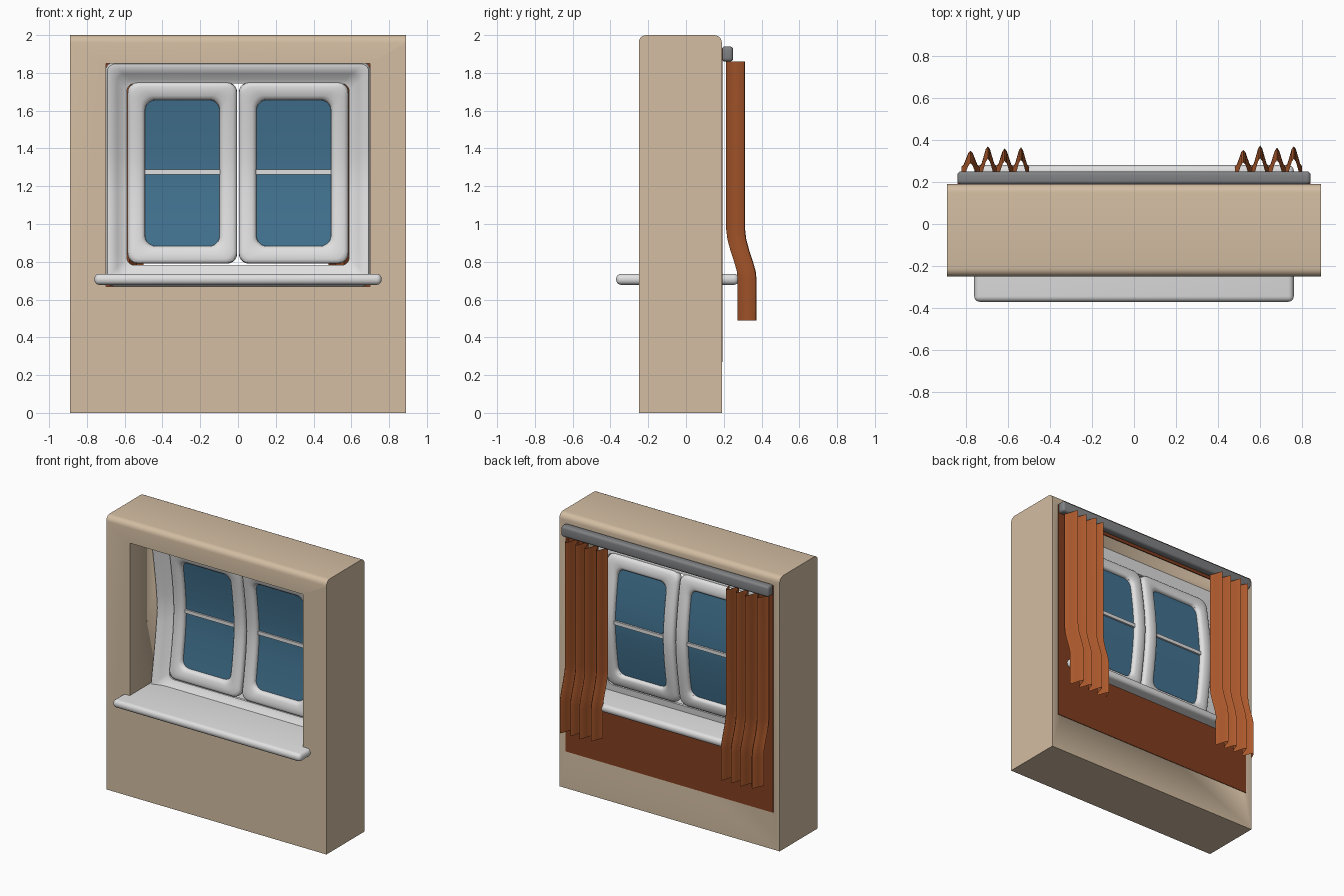
import bpy, bmesh, math
from mathutils import Vector

if "Cube" in bpy.data.objects:
    bpy.data.objects.remove(bpy.data.objects["Cube"])

def mat(name, rgb):
    m = bpy.data.materials.new(name)
    lin = [(c / 255 / 12.92) if c < 11 else ((c / 255 + 0.055) / 1.055) ** 2.4 for c in rgb]
    m.diffuse_color = (*lin, 1)
    m.use_nodes = True
    m.node_tree.nodes["Principled BSDF"].inputs["Base Color"].default_value = m.diffuse_color
    return m

WALL = mat("wall_tan", (211, 189, 162))
WHITE = mat("window_white", (224, 224, 224))
GLASS = mat("glass_blue", (66, 115, 145))
CURTAIN = mat("curtain_rust", (172, 89, 44))
PANEL = mat("panel_brown", (130, 62, 31))
GREY = mat("rail_grey", (128, 129, 131))
ZMID, ZHALF = 1.27, 0.55

def bow(z, p):
    """Backward bulge of the window at mid height."""
    return 0.075 * (1 - min(1, abs(z - ZMID) / ZHALF) ** p)

def finish(name, bm, material, angle=40, recalc=True):
    if recalc:
        bmesh.ops.recalc_face_normals(bm, faces=bm.faces)
    me = bpy.data.meshes.new(name)
    bm.to_mesh(me)
    bm.free()
    ob = bpy.data.objects.new(name, me)
    bpy.context.collection.objects.link(ob)
    me.materials.append(material)
    bpy.ops.object.select_all(action='DESELECT')
    ob.select_set(True)
    bpy.context.view_layer.objects.active = ob
    bpy.ops.object.shade_smooth_by_angle(angle=math.radians(angle))
    return ob

def box(name, lo, hi, material, bevel=0):
    bm = bmesh.new()
    bmesh.ops.create_cube(bm, size=1)
    for v in bm.verts:
        v.co = Vector([lo[i] + (v.co[i] + 0.5) * (hi[i] - lo[i]) for i in range(3)])
    if bevel:
        bmesh.ops.bevel(bm, geom=bm.edges[:], offset=bevel, segments=4, profile=0.5, affect='EDGES')
    return finish(name, bm, material)

def outline(x0, x1, z0, z1, r, n, sides):
    """Rounded rectangle, with extra points along the upright sides."""
    pts = []
    corners = [(x1 - r, z0 + r, -90), (x1 - r, z1 - r, 0), (x0 + r, z1 - r, 90), (x0 + r, z0 + r, 180)]
    for k, (cx, cz, a0) in enumerate(corners):
        for i in range(n + 1):
            a = math.radians(a0 + 90 * i / n)
            pts.append((cx + r * math.cos(a), cz + r * math.sin(a)))
        if k in (0, 2):
            x, za = pts[-1]
            zb = corners[k + 1][1]
            pts += [(x, za + (zb - za) * i / sides) for i in range(1, sides)]
    return pts

def ring(name, rect, r, profile, material, p=None, n=5, sides=10):
    """Sweep a closed (inset, y) profile round a rounded rectangle."""
    x0, x1, z0, z1 = rect
    bm = bmesh.new()
    loops = []
    for d, y in profile:
        pts = outline(x0 + d, x1 - d, z0 + d, z1 - d, r, n, sides)
        loops.append([bm.verts.new((x, y + (bow(z, p) if p else 0), z)) for x, z in pts])
    for j, a in enumerate(loops):
        b = loops[(j + 1) % len(loops)]
        for i in range(len(a)):
            k = (i + 1) % len(a)
            bm.faces.new((a[i], a[k], b[k], b[i]))
    return finish(name, bm, material)

# wall: side profile with rounded top edges, opening cut through
bm = bmesh.new()
prof = [(-0.25, 0), (0.19, 0)]
for cy, a0 in ((0.15, 0), (-0.21, 90)):
    for i in range(6):
        a = math.radians(a0 + 18 * i)
        prof.append((cy + 0.04 * math.cos(a), 1.96 + 0.04 * math.sin(a)))
f = bm.faces.new([bm.verts.new((-0.89, y, z)) for y, z in prof])
ext = bmesh.ops.extrude_face_region(bm, geom=[f])
bmesh.ops.translate(bm, vec=(1.78, 0, 0), verts=[g for g in ext['geom'] if isinstance(g, bmesh.types.BMVert)])
wall = finish("wall", bm, WALL)
cutter = box("opening_cutter", (-0.7, -0.6, 0.67), (0.7, 0.6, 1.85), WALL)
cutter.hide_render = True
cutter.hide_set(True)
cut = wall.modifiers.new("opening", 'BOOLEAN')
cut.operation = 'DIFFERENCE'
cut.object = cutter

# brown panel on the room side, with its own opening
bm = bmesh.new()
front, back = [], []
for y, store in ((0.188, front), (0.194, back)):
    for x0, x1, z0, z1 in ((-0.84, 0.84, 0.27, 1.93), (-0.692, 0.692, 0.685, 1.842)):
        store.append([bm.verts.new((x, y, z)) for x, z in ((x0, z0), (x1, z0), (x1, z1), (x0, z1))])
for a, b in ((front[0], front[1]), (back[0], back[1]), (front[0], back[0]), (front[1], back[1])):
    for i in range(4):
        k = (i + 1) % 4
        bm.faces.new((a[i], a[k], b[k], b[i]))
finish("back_panel", bm, PANEL)

# sill running right through the wall, and curtain rail
box("sill", (-0.76, -0.37, 0.678), (0.76, 0.28, 0.736), WHITE, 0.026)
box("curtain_rail", (-0.84, 0.188, 1.86), (0.84, 0.25, 1.94), GREY, 0.018)

# bowed outer frame
ring("window_frame", (-0.7, 0.7, 0.67, 1.855), 0.04,
     [(0, 0), (0.008, -0.018), (0.03, -0.018), (0.06, 0.0), (0.09, 0.025),
      (0.112, 0.03), (0.112, 0.05), (0, 0.05)], WHITE, p=1.25)

# two casements: rounded frame, glass and glazing bar
sash = []
for i in range(16):
    a = 2 * math.pi * i / 16
    c, s = math.cos(a), math.sin(a)
    sash.append((0.047 + 0.047 * math.copysign(abs(c) ** 0.7, c),
                 0.035 + 0.036 * math.copysign(abs(s) ** 0.7, s)))
for side, x0, x1 in (("left", -0.585, -0.004), ("right", 0.004, 0.585)):
    ring(side + "_casement", (x0, x1, 0.79, 1.75), 0.055, sash, WHITE, p=1.5)
    bm = bmesh.new()
    rows = []
    for i in range(13):
        z = 0.84 + 0.86 * i / 12
        rows.append([bm.verts.new((x, y + bow(z, 1.5), z))
                     for x, y in ((x0 + 0.06, 0.031), (x1 - 0.06, 0.031), (x1 - 0.06, 0.039), (x0 + 0.06, 0.039))])
    for a, b in zip(rows, rows[1:]):
        for i in range(4):
            k = (i + 1) % 4
            bm.faces.new((a[i], a[k], b[k], b[i]))
    bm.faces.new(rows[0])
    bm.faces.new(rows[-1])
    finish(side + "_glass", bm, GLASS)
    box(side + "_glazing_bar", (x0 + 0.07, 0.093, 1.263), (x1 - 0.07, 0.127, 1.289), WHITE)

# pleated curtains, pushed outward over the sill
def curtain(name, valleys, heights):
    pts = []
    for (xa, xb), h in zip(zip(valleys, valleys[1:]), heights):
        for i in range(8):
            t = i / 8
            pts.append((xa + (xb - xa) * t, 0.213 + h * (0.5 - 0.5 * math.cos(2 * math.pi * t))))
    pts.append((valleys[-1], 0.213))
    bm = bmesh.new()
    rows = []
    for z, dy in ((1.86, 0), (0.97, 0), (0.92, 0.006), (0.86, 0.022), (0.8, 0.042),
                  (0.75, 0.056), (0.71, 0.06), (0.49, 0.06)):
        rows.append([bm.verts.new((x, y + dy, z)) for x, y in pts])
    for a, b in zip(rows, rows[1:]):
        for i in range(len(pts) - 1):
            bm.faces.new((a[i], b[i], b[i + 1], a[i + 1]))
    for f in bm.faces:
        f.normal_flip()
    bm.normal_update()
    if sum(f.normal.y for f in bm.faces) < 0:
        bmesh.ops.reverse_faces(bm, faces=bm.faces)
    return finish(name, bm, CURTAIN, recalc=False)

curtain("left_curtain", (-0.82, -0.735, -0.655, -0.575, -0.5), (0.075, 0.097, 0.086, 0.092))
curtain("right_curtain", (0.48, 0.56, 0.64, 0.72, 0.80), (0.08, 0.1, 0.09, 0.097))
